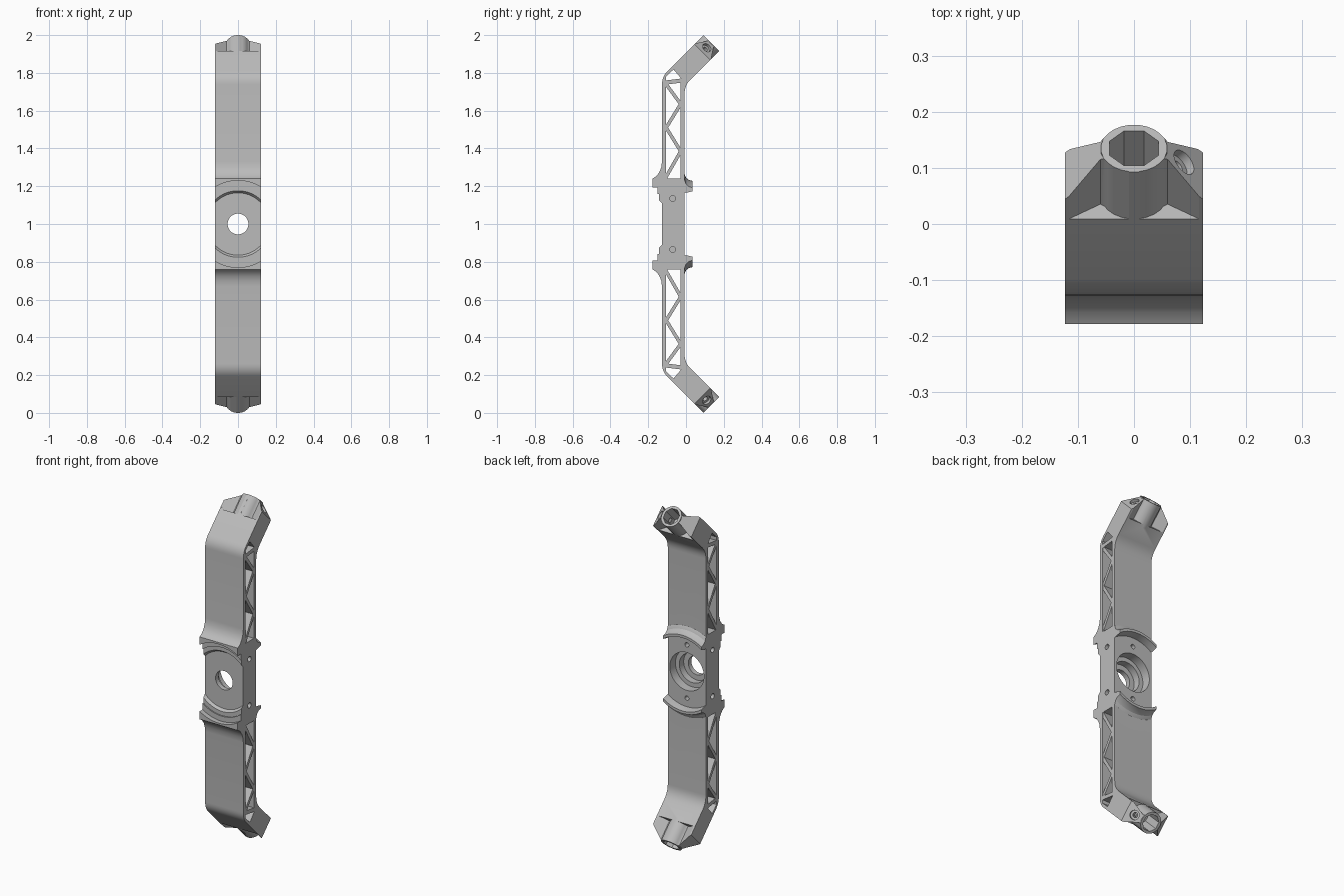
import bpy, bmesh, math
from mathutils import Matrix, Vector

cube = bpy.data.objects.get("Cube")
if cube:
    bpy.data.objects.remove(cube, do_unlink=True)

grey = bpy.data.materials.new("plain_grey")
grey.use_nodes = True
COLOR = (0.5, 0.5, 0.5, 1)
grey.diffuse_color = COLOR
grey.node_tree.nodes["Principled BSDF"].inputs["Base Color"].default_value = COLOR

W = 0.123                # half width
F, B = -0.105, -0.028    # inner faces of the front and back skins


def frame(a, b, c, origin=(0, 0, 0)):
    """Matrix whose local axes are a, b, c."""
    m = Matrix((a, b, c)).transposed().to_4x4()
    m.translation = origin
    return m


X, Y, Z = Vector((1, 0, 0)), Vector((0, 1, 0)), Vector((0, 0, 1))
U, V = (Y + Z).normalized(), (Y - Z).normalized()   # along / across the bent tip
TIP = Vector((0, 0.135, 1.958))
SIDE = frame(Y, Z, X)
FRONT = frame(X, Z, Y, (0, 0, 1))
END = frame(X, V, U, TIP)
PLAN = frame(X, U, V, TIP)
N = (X + U).normalized()
PORT = frame(V, (X - U).normalized(), N, TIP + X * 0.09 - U * 0.034)
FLIP = Matrix.Translation((0, 0, 2)) @ Matrix.Scale(-1, 4, Z)
HALVES = (Matrix.Identity(4), FLIP)


def finish(bm, name, matrix):
    bm.transform(matrix)
    bmesh.ops.recalc_face_normals(bm, faces=bm.faces)
    mesh = bpy.data.meshes.new(name)
    bm.to_mesh(mesh)
    bm.free()
    mesh.materials.append(grey)
    ob = bpy.data.objects.new(name, mesh)
    bpy.context.collection.objects.link(ob)
    return ob


def loft(name, rings, matrix, closed=False):
    """Skin a list of equal point rings, with caps or closed on itself."""
    bm = bmesh.new()
    vs = [[bm.verts.new(p) for p in ring] for ring in rings]
    n = len(vs[0])
    for k in range(len(vs) if closed else len(vs) - 1):
        a, b = vs[k], vs[(k + 1) % len(vs)]
        for i in range(n):
            j = (i + 1) % n
            bm.faces.new((a[i], a[j], b[j], b[i]))
    if not closed:
        bm.faces.new(vs[0])
        bm.faces.new(vs[-1])
    return finish(bm, name, matrix)


def prism(name, pts, lo, hi, matrix):
    return loft(name, [[(a, b, c) for a, b in pts] for c in (lo, hi)], matrix)


def circle(r, n=32, cx=0, cy=0):
    return [(cx + r * math.cos(math.tau * (i + 0.5) / n),
             cy + r * math.sin(math.tau * (i + 0.5) / n)) for i in range(n)]


def turned(name, prof, closed=False, n=80):
    """Turn (radius, y) points about the hub axis."""
    return loft(name, [[(a, b, y) for a, b in circle(r, n)] for r, y in prof], FRONT, closed)


def boolean(ob, tool, op="DIFFERENCE"):
    mod = ob.modifiers.new("bool", "BOOLEAN")
    mod.operation, mod.solver, mod.object = op, "EXACT", tool
    bpy.context.view_layer.objects.active = ob
    bpy.ops.object.modifier_apply(modifier=mod.name)
    bpy.data.objects.remove(tool, do_unlink=True)


def fillet(p, d1, d2, size, n=6):
    """Rounded corner at p, entering along d1 and leaving along d2."""
    p, a, b = Vector(p), Vector(d1).normalized(), Vector(d2).normalized()
    s, e = p - a * size, p + b * size
    return [tuple(s.lerp(p, t / n).lerp(p.lerp(e, t / n), t / n)) for t in range(n + 1)]


# Bracket body: one side profile, mirrored bottom to top
upper = [(-0.178, 1.24), (-0.157, 1.253), (-0.141, 1.275), (-0.131, 1.3), (-0.127, 1.33)]
upper += fillet((-0.127, 1.78), (0, 1), (1, 1), 0.04)
upper += [(0.093, 2.0), (0.176, 1.917)]
upper += fillet((-0.008, 1.733), (-1, -1), (0, -1), 0.045)
lower = [(y, 2 - z) for y, z in reversed(upper)]
body = prism("bracket_body", upper + lower, -W, W, SIDE)

# Stepped round seat on the front
boolean(body, turned("front_seat", [(0.165, -0.128), (0.176, -0.143), (0.2, -0.143),
                                    (0.2, -0.15), (0.23, -0.15), (0.23, -0.25)]))

# Curved lips on the back, clipped to the body width
lips = turned("back_lips", [(0.204, -0.02), (0.208, 0.01), (0.213, 0.035), (0.228, 0.035),
                            (0.234, 0.014), (0.245, 0.0), (0.262, -0.007), (0.28, -0.02)], True)
boolean(lips, prism("clip", [(-W, -1), (W, -1), (W, 1), (-W, 1)], -0.5, 0.5, FRONT), "INTERSECT")
boolean(body, lips, "UNION")

# Hub bore and stepped back pocket
boolean(body, turned("hub_bore", [(0.055, -0.3), (0.055, 0.1)]))
boolean(body, turned("hub_pocket", [(0.085, -0.1), (0.085, -0.06), (0.11, -0.06), (0.11, 0.1)]))

for half in HALVES:
    # Screw holes in the hub back and sides
    boolean(body, prism("back_hole", circle(0.013, 20, 0, 0.155), -0.05, 0.02, half @ FRONT))
    for s in (-1, 1):
        boolean(body, prism("side_hole", circle(0.015, 20, -0.07, 1.135), s * 0.085, s * 0.14, half @ SIDE))

    # Open windows through the arm
    boolean(body, prism("window", [(F, 1.24), (B, 1.24), (B, 1.748), (F, 1.738)], -0.2, 0.2, half @ SIDE))
    boolean(body, prism("corner_window", [(F, 1.76), (B + 0.003, 1.77), (-0.066, 1.818), (F, 1.78)],
                        -0.2, 0.2, half @ SIDE))

    # Tip: V grooves beside the tube and chamfered corners
    for s in (-1, 1):
        for t in (-1, 1):
            groove = [(0.009, 0.0592), (0.06, 0.022), (0.116, 0.0592), (0.116, 0.1), (0.009, 0.1)]
            boolean(body, prism("groove", [(s * a, t * b) for a, b in groove], -0.119, 0.1, half @ END))
        corner = [(0.133, -0.079), (0.045, 0.009), (0.045, 0.05), (0.2, 0.05), (0.2, -0.079)]
        boolean(body, prism("corner", [(s * a, b) for a, b in corner], -0.2, 0.2, half @ PLAN))

    # Tube with octagonal socket
    boolean(body, prism("tube", circle(0.0594, 24), -0.135, 0.0, half @ END), "UNION")
    boolean(body, prism("socket", circle(0.047, 8), -0.115, 0.1, half @ END))

    # Clamp screw port on the model's left side
    boolean(body, prism("port", circle(0.025, 24), -0.018, 0.06, half @ PORT))
    boolean(body, prism("port_bore", circle(0.013, 20), -0.07, 0.06, half @ PORT))

    # Zigzag truss struts
    nodes = [(F, 1.74), (B, 1.635), (F, 1.51), (B, 1.385), (F, 1.25)]
    for p, q in zip(nodes, nodes[1:]):
        p, q = Vector(p), Vector(q)
        d = (q - p).normalized()
        side = Vector((-d.y, d.x)) * 0.009
        p, q = p - d * 0.01, q + d * 0.01
        prism("truss_strut", [p + side, q + side, q - side, p - side], -W + 0.001, W - 0.001, half @ SIDE)

# Smooth curved surfaces, keep edges sharp
bpy.ops.object.select_all(action="DESELECT")
body.select_set(True)
bpy.context.view_layer.objects.active = body
bpy.ops.object.shade_smooth_by_angle(angle=math.radians(25))
